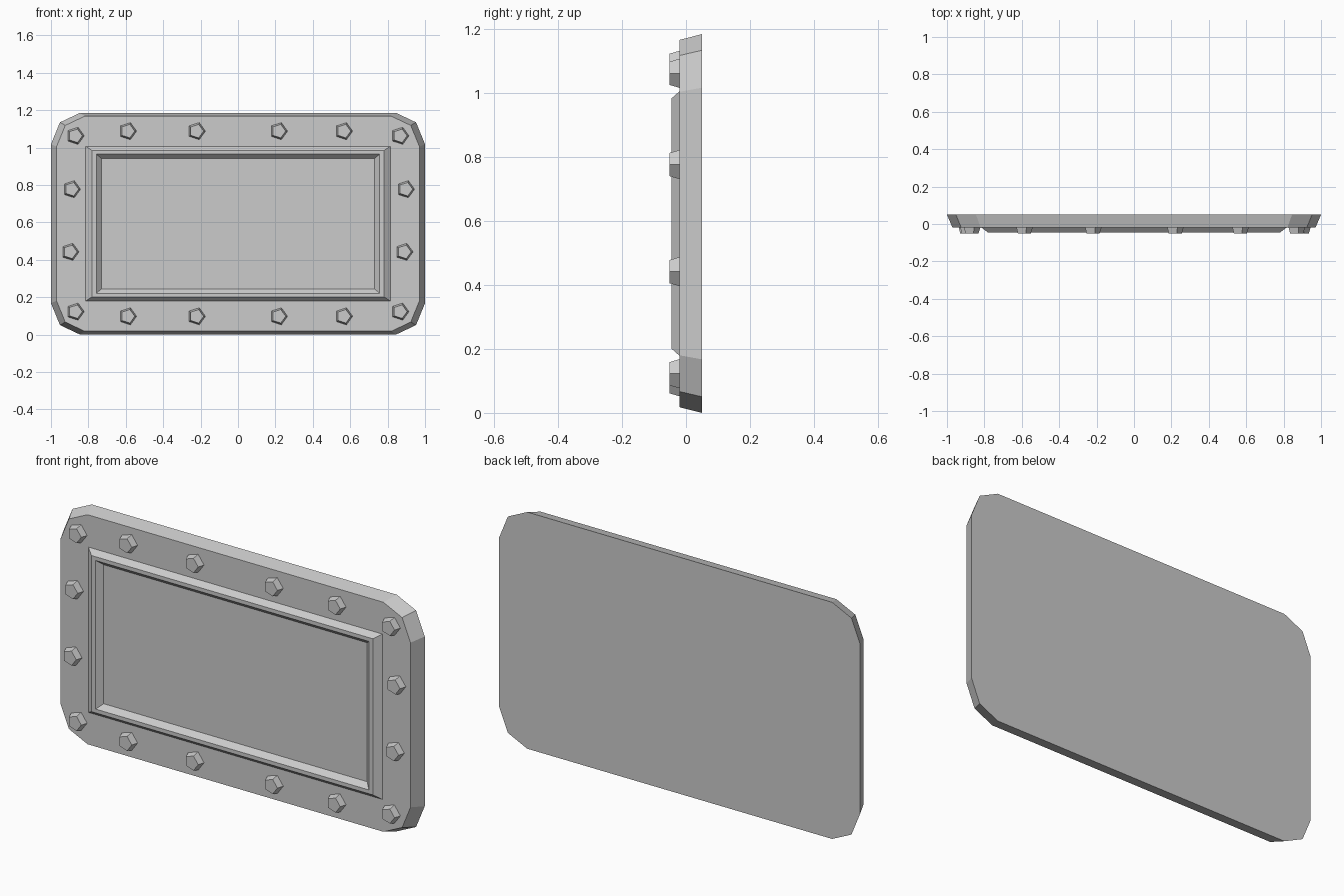
import bpy
import bmesh
from math import cos, sin, tau

default = bpy.data.objects.get("Cube")
if default:
    bpy.data.objects.remove(default, do_unlink=True)

metal = bpy.data.materials.new("grey_metal")
GREY = (0.6, 0.6, 0.6, 1)
metal.diffuse_color = GREY
metal.use_nodes = True
metal.node_tree.nodes["Principled BSDF"].inputs["Base Color"].default_value = GREY

MID = 0.5925       # height of the plate's centre
FACE = -0.02       # depth of the plate's front face


def loft(name, rings, cap_first=True, cap_last=True):
    """Join matching rings of points with flat quads and cap the ends."""
    bm = bmesh.new()
    loops = [[bm.verts.new(p) for p in ring] for ring in rings]
    n = len(loops[0])
    for a, b in zip(loops, loops[1:]):
        for i in range(n):
            j = (i + 1) % n
            bm.faces.new((a[i], a[j], b[j], b[i]))
    if cap_first:
        bm.faces.new(loops[0][::-1])
    if cap_last:
        bm.faces.new(loops[-1])
    bmesh.ops.recalc_face_normals(bm, faces=bm.faces)
    mesh = bpy.data.meshes.new(name)
    bm.to_mesh(mesh)
    bm.free()
    mesh.materials.append(metal)
    obj = bpy.data.objects.new(name, mesh)
    bpy.context.collection.objects.link(obj)
    return obj


# Back plate: rounded-off rectangle tapering to the front
corner = [(1.0, 0.425), (0.952, 0.542), (0.845, MID)]
outline = (corner + [(-x, z) for x, z in corner[::-1]]
           + [(-x, -z) for x, z in corner] + [(x, -z) for x, z in corner[::-1]])
loft("back_plate", [[(x * s, y, MID + z * s) for x, z in outline]
                    for s, y in ((1, 0.05), (0.97, FACE))])


# Raised frame: a bevelled moulding around the flat panel
def rectangle(x, z, y):
    return [(sx * x, y, MID + sz * z)
            for sx, sz in ((1, 1), (-1, 1), (-1, -1), (1, -1))]


loft("raised_frame", [rectangle(0.815, 0.414, FACE), rectangle(0.78, 0.391, -0.046),
                      rectangle(0.757, 0.372, -0.046), rectangle(0.73, 0.348, FACE)],
     cap_first=False, cap_last=False)


# Bolts: tapered five-sided heads, all turned the same way
def bolt(name, cx, cz):
    loft(name, [[(cx + r * cos(i * tau / 5), y, cz + r * sin(i * tau / 5))
                 for i in range(5)] for r, y in ((0.048, FACE), (0.038, -0.052))])


for row, side in (("top", 1), ("bottom", -1)):
    for k, x in enumerate((-0.59, -0.222, 0.217, 0.565)):
        bolt(f"{row}_bolt_{k + 1}", x, MID + side * 0.495)
    for k, x in enumerate((-0.87, 0.866)):
        bolt(f"{row}_corner_bolt_{k + 1}", x, MID + side * 0.47)
for name, x, z in (("right_upper_bolt", -0.89, 0.777), ("right_lower_bolt", -0.898, 0.442),
                   ("left_upper_bolt", 0.896, 0.777), ("left_lower_bolt", 0.888, 0.442)):
    bolt(name, x, z)
